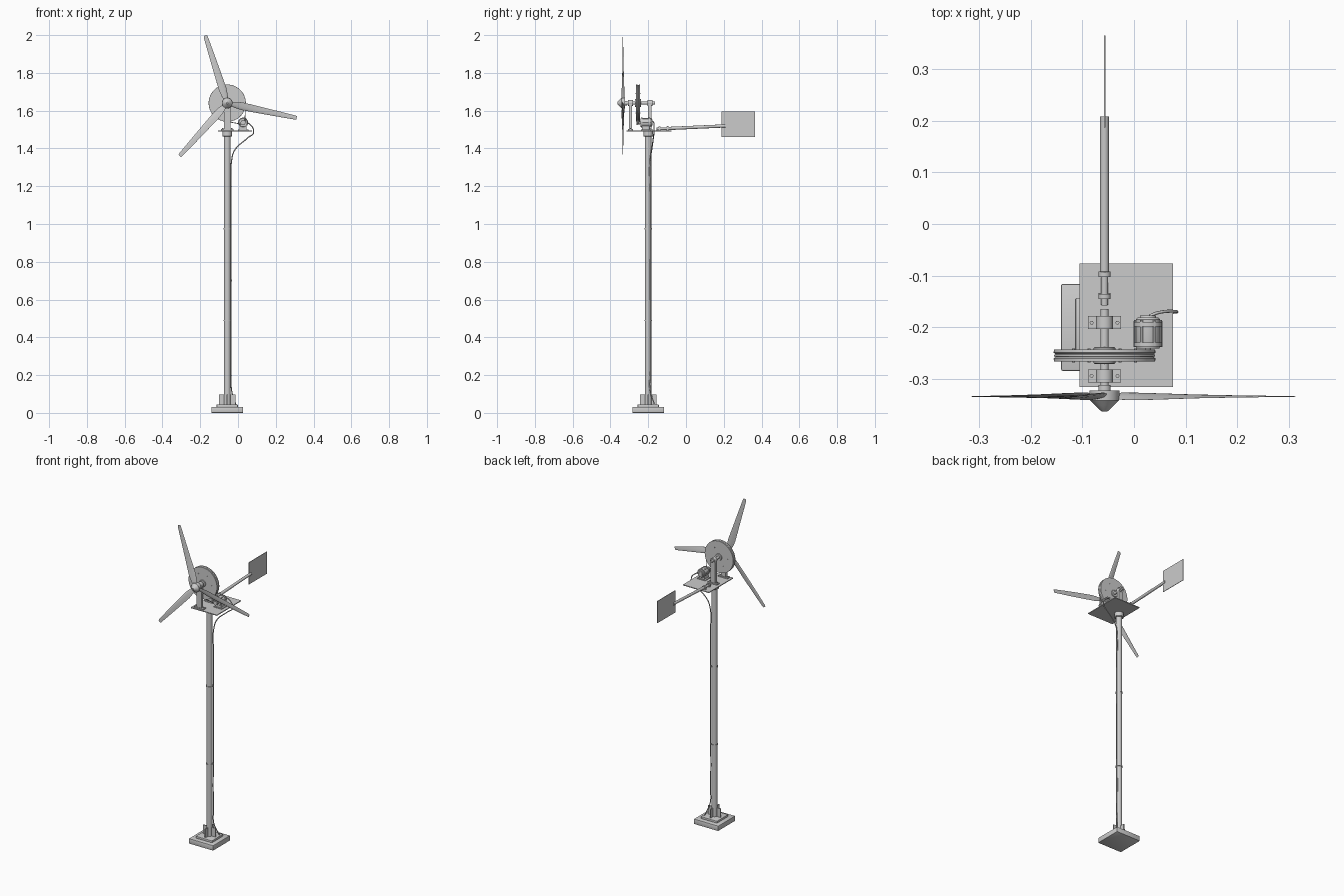
import bpy, bmesh, math
from mathutils import Vector, Matrix

if "Cube" in bpy.data.objects:
    bpy.data.objects.remove(bpy.data.objects["Cube"])

CX, CY = -0.057, -0.2      # mast axis
AZ = 1.64                  # rotor axis height
MX, MZ = 0.027, 1.537      # generator axis


def finish(name, bm, smooth=True):
    bmesh.ops.recalc_face_normals(bm, faces=bm.faces)
    me = bpy.data.meshes.new(name)
    bm.to_mesh(me)
    bm.free()
    ob = bpy.data.objects.new(name, me)
    bpy.context.collection.objects.link(ob)
    if smooth:
        bpy.context.view_layer.objects.active = ob
        ob.select_set(True)
        bpy.ops.object.shade_smooth_by_angle(angle=math.radians(35))
        ob.select_set(False)
    return ob


def box(name, c, s, bevel=0):
    bm = bmesh.new()
    bmesh.ops.create_cube(bm, size=1)
    bmesh.ops.scale(bm, vec=s, verts=bm.verts)
    bmesh.ops.translate(bm, vec=c, verts=bm.verts)
    if bevel:
        bmesh.ops.bevel(bm, geom=bm.edges[:], offset=bevel, segments=2,
                        profile=0.5, affect='EDGES')
    return finish(name, bm, bevel > 0)


def lathe(name, origin, axis, profile, n=40):
    """Revolve (distance along axis, radius) points; ends are capped."""
    rot = Vector((0, 0, 1)).rotation_difference(Vector(axis).normalized())
    bm = bmesh.new()
    rings = []
    for d, r in profile:
        rings.append([bm.verts.new(Vector(origin) + rot @ Vector(
            (r * math.cos(2 * math.pi * i / n), r * math.sin(2 * math.pi * i / n), d)))
            for i in range(n)])
    for a, b in zip(rings, rings[1:]):
        for i in range(n):
            bm.faces.new((a[i], a[(i + 1) % n], b[(i + 1) % n], b[i]))
    bm.faces.new(rings[0])
    bm.faces.new(rings[-1])
    return finish(name, bm)


def rod(name, a, b, r, n=32):
    d = Vector(b) - Vector(a)
    return lathe(name, a, d, [(0, r), (d.length, r)], n)


def prism(name, pts, y0, y1):
    """Extrude an x-z outline along y."""
    bm = bmesh.new()
    f = bm.faces.new([bm.verts.new((x, y0, z)) for x, z in pts])
    g = bmesh.ops.extrude_face_region(bm, geom=[f])['geom']
    bmesh.ops.translate(bm, vec=(0, y1 - y0, 0),
                        verts=[v for v in g if isinstance(v, bmesh.types.BMVert)])
    return finish(name, bm)


def tube(name, pts, r, closed=False, smooth=True):
    cu = bpy.data.curves.new(name, 'CURVE')
    cu.dimensions = '3D'
    cu.bevel_depth, cu.bevel_resolution, cu.use_fill_caps = r, 2, True
    sp = cu.splines.new('BEZIER' if smooth else 'POLY')
    if smooth:
        sp.bezier_points.add(len(pts) - 1)
        for p, c in zip(sp.bezier_points, pts):
            p.co = c
            p.handle_left_type = p.handle_right_type = 'AUTO'
        sp.resolution_u = 6
    else:
        sp.points.add(len(pts) - 1)
        for p, c in zip(sp.points, pts):
            p.co = (*c, 1)
    sp.use_cyclic_u = closed
    ob = bpy.data.objects.new(name, cu)
    bpy.context.collection.objects.link(ob)


# Stepped foundation and gusset plates
box("foundation_lower", (CX, CY, 0.016), (0.168, 0.168, 0.032), 0.003)
box("foundation_upper", (CX, CY, 0.037), (0.112, 0.112, 0.014), 0.002)
box("gusset_x", (CX, CY, 0.07), (0.086, 0.006, 0.056))
box("gusset_y", (CX, CY, 0.07), (0.006, 0.086, 0.056))

# Mast with joint rings and yaw collar
rod("mast", (CX, CY, 0.04), (CX, CY, 1.48), 0.018)
for z in (0.49, 0.975):
    rod("mast_joint", (CX, CY, z - 0.003), (CX, CY, z + 0.003), 0.0205)
lathe("yaw_collar", (CX, CY, 1.462), (0, 0, 1),
      [(0, 0.022), (0.003, 0.026), (0.03, 0.026)])

# Platform
box("platform", (-0.015, -0.196, 1.4935), (0.18, 0.239, 0.005))

# Main shaft and bearing pedestals
rod("main_shaft", (CX, -0.335, AZ), (CX, -0.164, AZ), 0.008)
arch = [(CX + 0.016 * math.cos(t * math.pi / 16), AZ + 0.016 * math.sin(t * math.pi / 16))
        for t in range(17)]
for y in (-0.294, -0.191):
    prism("bearing_pedestal", arch + [(CX - 0.016, 1.496), (CX + 0.016, 1.496)],
          y - 0.009, y + 0.009)
    rod("bearing_housing", (CX, y - 0.0125, AZ), (CX, y + 0.0125, AZ), 0.0165)
    box("pedestal_foot", (CX, y, 1.4995), (0.064, 0.025, 0.007))
    for s in (-1, 1):
        rod("foot_bolt", (CX + s * 0.025, y, 1.5), (CX + s * 0.025, y, 1.507), 0.004, 6)

# Large drive wheel with grooved rim and bolted hub
lathe("drive_wheel", (CX, -0.266, AZ), (0, 1, 0),
      [(0, 0.092), (0, 0.098), (0.006, 0.0985), (0.009, 0.095), (0.014, 0.095),
       (0.017, 0.0985), (0.023, 0.098), (0.023, 0.092)], 64)
lathe("wheel_hub", (CX, -0.271, AZ), (0, 1, 0),
      [(0, 0.019), (0.002, 0.021), (0.031, 0.021), (0.033, 0.019)])
for i in range(6):
    a = i * math.pi / 3
    p = (CX + 0.06 * math.cos(a), AZ + 0.06 * math.sin(a))
    rod("wheel_bolt", (p[0], -0.268, p[1]), (p[0], -0.241, p[1]), 0.003, 6)

# Generator with pulley, cooling ribs and mount
lathe("generator_body", (MX, -0.241, MZ), (0, 1, 0),
      [(0, 0.012), (0, 0.022), (0.004, 0.0235), (0.056, 0.0235), (0.06, 0.02),
       (0.06, 0.016), (0.064, 0.015)])
for y in (-0.233, -0.194):
    rod("generator_band", (MX, y - 0.004, MZ), (MX, y + 0.004, MZ), 0.0265)
for i in range(6):
    a = i * math.pi / 3
    p = (MX + 0.024 * math.cos(a), MZ + 0.024 * math.sin(a))
    rod("generator_tie_bolt", (p[0], -0.237, p[1]), (p[0], -0.186, p[1]), 0.003, 8)
box("generator_mount", (MX, -0.213, 1.508), (0.036, 0.04, 0.024))
box("generator_foot", (MX, -0.213, 1.498), (0.056, 0.05, 0.005))
lathe("generator_pulley", (MX, -0.263, MZ), (0, 1, 0),
      [(0, 0.013), (0.003, 0.013), (0.007, 0.009), (0.011, 0.009), (0.015, 0.013),
       (0.018, 0.013), (0.018, 0.006), (0.026, 0.006)])

# Drive belt around both pulleys
R, r = 0.096, 0.01
d = Vector((MX - CX, MZ - AZ))
base, off = math.atan2(d.y, d.x), math.acos((R - r) / d.length)
belt = []
for i in range(41):
    a = base + off + (2 * math.pi - 2 * off) * i / 40
    belt.append((CX + R * math.cos(a), -0.2545, AZ + R * math.sin(a)))
for i in range(11):
    a = base - off + 2 * off * i / 10
    belt.append((MX + r * math.cos(a), -0.2545, MZ + r * math.sin(a)))
tube("drive_belt", belt, 0.002, True, False)

# Power cable from generator down the mast
tube("power_cable", [(0.03, -0.178, 1.542), (0.045, -0.172, 1.54), (0.083, -0.17, 1.487),
                     (0.05, -0.173, 1.455), (-0.018, -0.182, 1.39), (-0.034, -0.19, 1.335),
                     (-0.036, -0.191, 1.2), (-0.036, -0.191, 0.7), (-0.036, -0.191, 0.2),
                     (-0.034, -0.19, 0.12), (-0.01, -0.165, 0.04)], 0.003)

# Rotor hub and nose cone
lathe("rotor_hub", (CX, -0.342, AZ), (0, 1, 0), [(0, 0.028), (0.02, 0.029), (0.02, 0.012), (0.03, 0.012)])
lathe("nose_cone", (CX, -0.342, AZ), (0, -1, 0),
      [(0, 0.027), (0.009, 0.018), (0.018, 0.009), (0.021, 0.005)])

# Three tapered, twisted blades: (radius, chord, pitch, thickness)
stations = [(0.015, 0.022, 26, 0.008), (0.045, 0.036, 22, 0.007), (0.08, 0.043, 17, 0.006),
            (0.18, 0.036, 10, 0.0045), (0.28, 0.029, 5, 0.003), (0.368, 0.022, 2, 0.002),
            (0.376, 0.017, 2, 0.0015)]
foil = [(-0.5, 0), (-0.42, 0.35), (-0.2, 0.5), (0.1, 0.38), (0.5, 0.03),
        (0.5, -0.03), (0.1, -0.38), (-0.2, -0.5), (-0.42, -0.35)]
for ang in (108, -12, 228):
    bm = bmesh.new()
    spin = Matrix.Rotation(-math.radians(ang), 4, 'Y')
    prev = None
    for rad, chord, pitch, th in stations:
        tw = Matrix.Rotation(math.radians(pitch), 4, 'X')
        ring = [bm.verts.new(Vector((CX, -0.334, AZ)) + spin @ (
            Vector((rad, 0, 0)) + tw @ Vector((0, v * th, u * chord)))) for u, v in foil]
        if prev:
            for i in range(len(ring)):
                j = (i + 1) % len(ring)
                bm.faces.new((prev[i], prev[j], ring[j], ring[i]))
        else:
            bm.faces.new(ring)
        prev = ring
    bm.faces.new(prev)
    finish("rotor_blade", bm)

# Tail boom, clamps and vane
def boom(y):
    return (CX, y, 1.503 + (y + 0.155) * 0.045)

rod("boom_stub", boom(-0.157), boom(-0.085), 0.0068)
rod("tail_boom", boom(-0.092), boom(0.208), 0.0085)
for y in (-0.14, -0.097):
    rod("boom_clamp", boom(y - 0.005), boom(y + 0.005), 0.012)
    box("clamp_foot", (CX, y, 1.498), (0.024, 0.01, 0.008))
box("tail_vane", (CX, 0.276, 1.528), (0.003, 0.178, 0.137))
